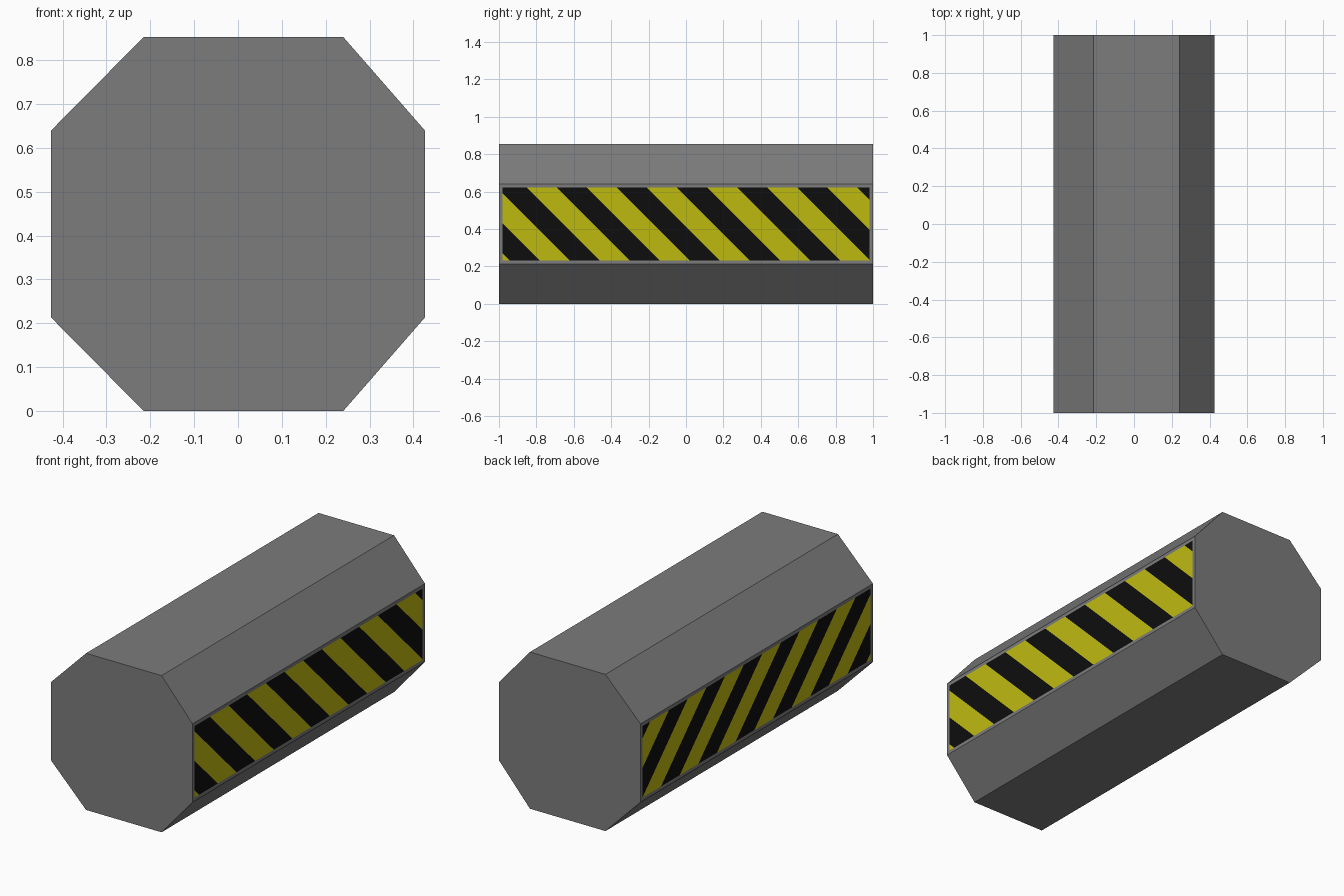
import bpy, bmesh, math
from mathutils import Vector

if "Cube" in bpy.data.objects:
    bpy.data.objects.remove(bpy.data.objects["Cube"])


def material(name, color):
    m = bpy.data.materials.new(name)
    m.diffuse_color = (*color, 1)
    m.use_nodes = True
    m.node_tree.nodes["Principled BSDF"].inputs["Base Color"].default_value = m.diffuse_color
    return m


# Octagonal end profile (x, z)
profile = [(-0.215, 0), (0.24, 0), (0.426, 0.213), (0.426, 0.64),
           (0.24, 0.853), (-0.215, 0.853), (-0.426, 0.64), (-0.426, 0.213)]
PERIOD, START = 0.321, -0.55   # stripe spacing and offset along y + z

bm = bmesh.new()
end = bm.faces.new([bm.verts.new((x, -1, z)) for x, z in profile])
ext = bmesh.ops.extrude_face_region(bm, geom=[end], use_keep_orig=True)
bmesh.ops.translate(bm, vec=(0, 2, 0),
                    verts=[v for v in ext["geom"] if isinstance(v, bmesh.types.BMVert)])
bmesh.ops.recalc_face_normals(bm, faces=bm.faces)

# Grey frame around a striped panel on both vertical sides
panels = [f for f in bm.faces if abs(f.normal.x) > 0.99]
bmesh.ops.inset_individual(bm, faces=panels, thickness=0.027, depth=0)
for f in panels:
    f.material_index = 1

# Cut the panels along diagonal stripe edges
for k in range(-6, 16):
    faces = [f for f in bm.faces if f.material_index]
    edges = {e for f in faces for e in f.edges}
    verts = {v for f in faces for v in f.verts}
    u = START + k * PERIOD / 2
    bmesh.ops.bisect_plane(bm, geom=list(verts) + list(edges) + faces, dist=1e-5,
                           plane_co=Vector((0, u, 0)), plane_no=Vector((0, 1, 1)).normalized())

# Alternate yellow and black by diagonal position
for f in bm.faces:
    if f.material_index:
        c = f.calc_center_median()
        f.material_index = 1 + math.floor((c.y + c.z - START) / (PERIOD / 2)) % 2

mesh = bpy.data.meshes.new("barrier_block")
bm.to_mesh(mesh)
bm.free()
for name, color in (("grey", (0.2, 0.2, 0.2)), ("hazard yellow", (0.52, 0.49, 0.005)),
                    ("black", (0.004, 0.004, 0.004))):
    mesh.materials.append(material(name, color))
bpy.context.collection.objects.link(bpy.data.objects.new("barrier_block", mesh))
